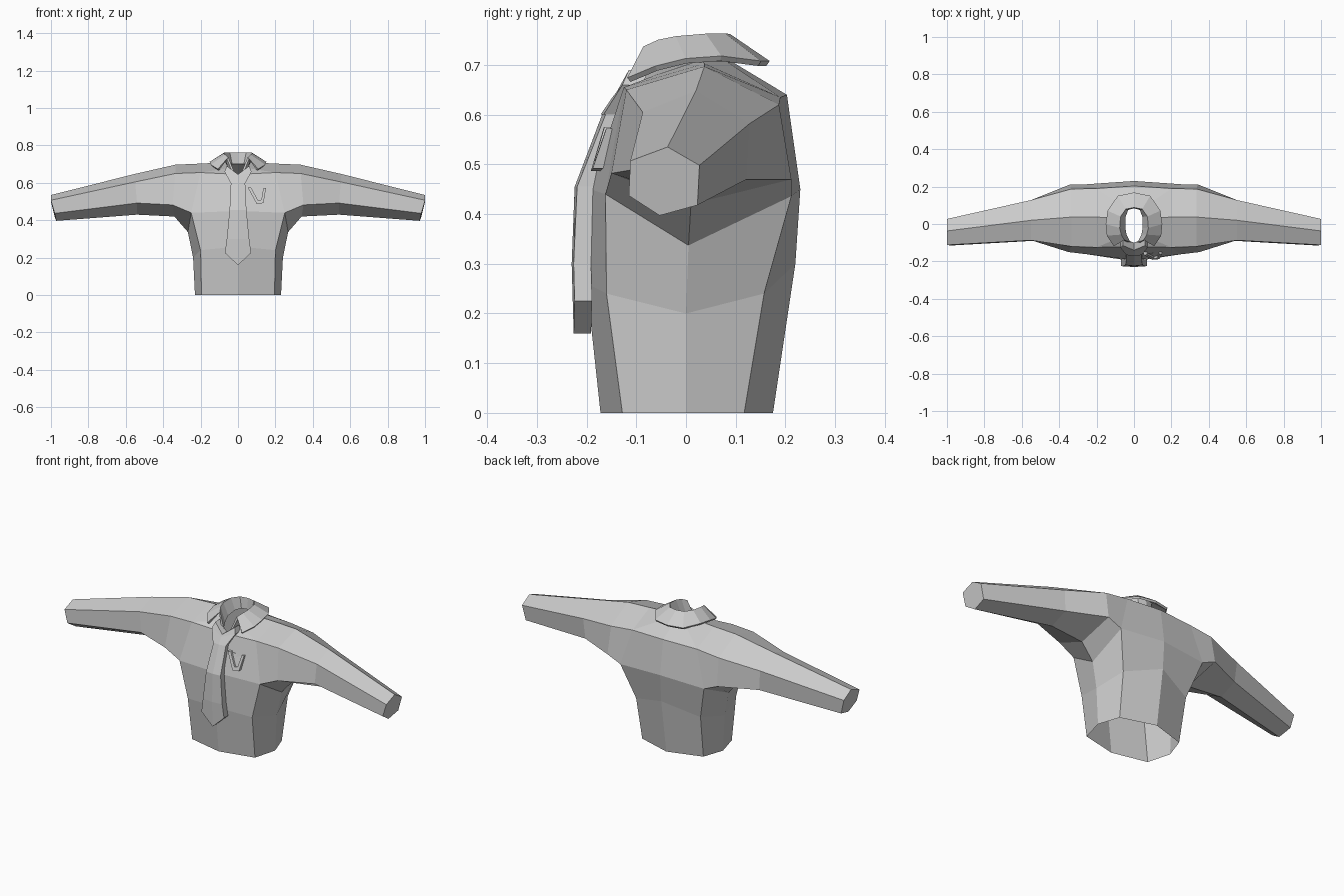
import bpy, bmesh

cube = bpy.data.objects.get("Cube")
if cube:
    bpy.data.objects.remove(cube, do_unlink=True)

grey = bpy.data.materials.new("light_grey")
grey.use_nodes = True
grey.diffuse_color = (0.6, 0.6, 0.6, 1)
bsdf = grey.node_tree.nodes["Principled BSDF"]
bsdf.inputs["Base Color"].default_value = (0.6, 0.6, 0.6, 1)
bsdf.inputs["Roughness"].default_value = 0.8


def build(name, faces, mirror=True, thickness=0):
    """Make a flat shaded object from faces given as point lists."""
    bm = bmesh.new()
    for pts in faces:
        bm.faces.new([bm.verts.new(p) for p in pts])
    bmesh.ops.remove_doubles(bm, verts=bm.verts, dist=0.0005)
    bmesh.ops.recalc_face_normals(bm, faces=bm.faces)
    mesh = bpy.data.meshes.new(name)
    bm.to_mesh(mesh)
    bm.free()
    mesh.materials.append(grey)
    ob = bpy.data.objects.new(name, mesh)
    bpy.context.collection.objects.link(ob)
    if mirror:
        mod = ob.modifiers.new("Mirror", 'MIRROR')
        mod.use_clip = True
    if thickness:
        mod = ob.modifiers.new("Solidify", 'SOLIDIFY')
        mod.thickness = thickness
        mod.offset = 0
    return ob


def bridge(a, b, closed=False):
    """Quads between two matching rows of points."""
    n = len(a)
    return [[a[i], a[(i + 1) % n], b[(i + 1) % n], b[i]]
            for i in range(n if closed else n - 1)]


# Torso half rings: front centre, front corner, side, back corner, back centre
hem = [(0, -.172, 0), (.195, -.128, 0), (.23, 0, 0), (.19, .117, 0), (0, .175, 0)]
waist = [(0, -.2, .26), (.2, -.16, .24), (.24, 0, .2), (.2, .157, .24), (0, .22, .3)]
chest = [(0, -.193, .45), (.25, -.162, .44), (.268, .005, .337), (.26, .212, .436), (0, .23, .45)]

# Shoulder and neckline
top, front_up, back_up = (.2, .037, .703), (.2, -.125, .655), (.2, .19, .635)
nape = (0, .203, .64)
neck = [(0, -.12, .645), (.045, -.06, .68), (.055, .03, .71), (.04, .08, .708), (0, .09, .708)]

# Sleeve rings: top, front upper, front lower, bottom, back lower, back upper
shoulder = [top, front_up, chest[1], chest[2], chest[3], back_up]
upper_arm = [(.335, .037, .697), (.335, -.12, .65), (.35, -.15, .482),
             (.34, .01, .42), (.34, .212, .47), (.335, .187, .62)]
elbow = [(.55, .02, .648), (.55, -.087, .605), (.54, -.09, .492),
         (.54, .02, .43), (.54, .122, .47), (.55, .128, .582)]
cuff = [(1, -.037, .535), (1, -.112, .507), (.98, -.115, .437),
        (.972, -.053, .397), (.98, .023, .418), (1, .027, .498)]

shirt = bridge(hem, waist) + bridge(waist, chest)
shirt += [[chest[0], chest[1], front_up, neck[0]],
          [chest[3], chest[4], nape, back_up],
          [neck[0], front_up, neck[1]],
          [neck[1], front_up, top, neck[2]],
          [neck[2], top, back_up, neck[3]],
          [neck[3], back_up, nape, neck[4]]]
for a, b in ((shoulder, upper_arm), (upper_arm, elbow), (elbow, cuff)):
    shirt += bridge(a, b, True)
shirt.append(cuff)
build("shirt", shirt)

# Folded collar: inner stand, top fold, outer fall
stand = [(0, .09, .70), (.035, .08, .70), (.05, .04, .70), (.052, -.02, .69),
         (.045, -.06, .67), (.025, -.1, .655)]
fold = [(0, .09, .757), (.045, .08, .757), (.073, .04, .757), (.078, -.02, .752),
        (.07, -.055, .745), (.055, -.085, .732)]
fall = [(0, .165, .703), (.085, .148, .703), (.138, .07, .713), (.148, 0, .708),
        (.142, -.06, .693), (.105, -.115, .67)]
build("collar", bridge(stand, fold) + bridge(fold, fall), thickness=.012)


def strip_solid(name, rows, depth):
    """Half strip of rows (half width, centre z, edge z, centre y, edge y)."""
    mid = [(0, r[3], r[1]) for r in rows]
    edge = [(r[0], r[4], r[2]) for r in rows]
    back = lambda pts: [(x, y + depth, z) for x, y, z in pts]
    faces = bridge(mid, edge) + bridge(edge, back(edge)) + bridge(back(edge), back(mid))
    for i in (0, -1):
        faces.append([mid[i], edge[i], back(edge)[i], back(mid)[i]])
    return build(name, faces)


# Tie blade and knot
strip_solid("tie_blade", [(.038, .61, .605, -.165, -.16), (.045, .455, .455, -.224, -.219),
                          (.06, .3, .3, -.23, -.226), (.07, .16, .225, -.226, -.224)], .035)
strip_solid("tie_knot", [(.06, .645, .69, -.14, -.115), (.072, .635, .66, -.148, -.128),
                         (.04, .6, .6, -.172, -.166)], .04)


# Chest pocket trim: a raised open-topped band on the left breast
def on_chest(x, z, lift):
    return (x, -.178 + .33 * (z - .485) + .06 * (x - .1) - lift, z)


def raised(name, outline, lift):
    front = [on_chest(x, z, lift) for x, z in outline]
    rear = [on_chest(x, z, -.02) for x, z in outline]
    return build(name, [front, rear] + bridge(front, rear, True), mirror=False)


raised("pocket_trim", [(.052, .575), (.1, .487), (.136, .492), (.15, .572), (.135, .57),
                       (.125, .51), (.107, .507), (.07, .575)], .014)
raised("pocket_panel", [(.066, .57), (.105, .5), (.128, .5), (.138, .565)], .003)
